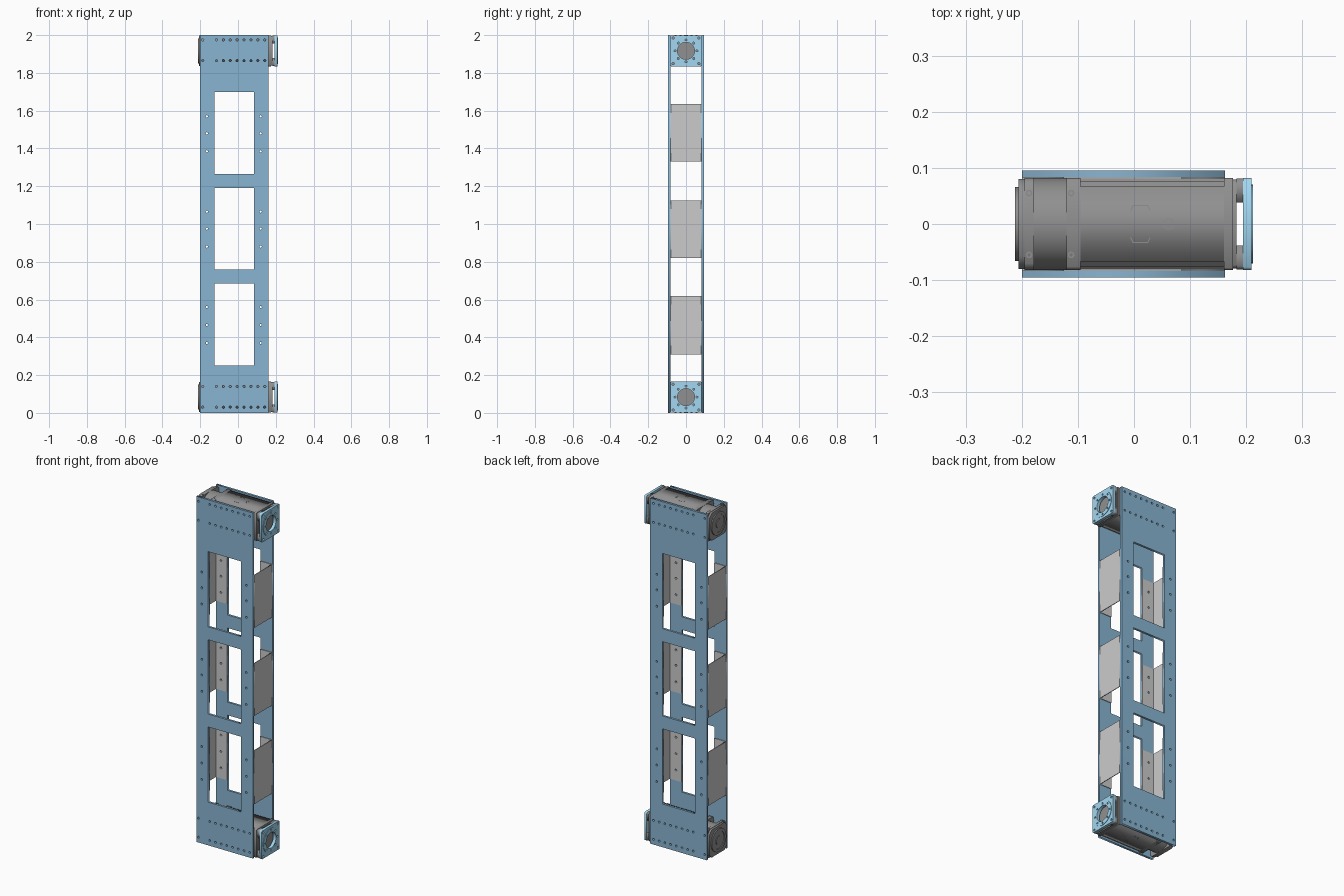
import bpy, bmesh, math
from mathutils import Matrix, Vector

if "Cube" in bpy.data.objects:
    bpy.data.objects.remove(bpy.data.objects["Cube"])


def material(name, rgb):
    m = bpy.data.materials.new(name)
    m.diffuse_color = (*rgb, 1)
    m.use_nodes = True
    m.node_tree.nodes["Principled BSDF"].inputs["Base Color"].default_value = m.diffuse_color
    return m


BLUE = material("steel_blue", (0.25, 0.46, 0.64))
LIGHT = material("light_blue", (0.36, 0.68, 0.88))
DARK = material("charcoal", (0.28, 0.28, 0.28))

# local (u, v, w) -> world axes
AXES = {
    "x": Matrix(((0, 0, 1, 0), (1, 0, 0, 0), (0, 1, 0, 0), (0, 0, 0, 1))),
    "y": Matrix(((1, 0, 0, 0), (0, 0, -1, 0), (0, 1, 0, 0), (0, 0, 0, 1))),
    "z": Matrix.Identity(4),
}


def rect(u0, u1, v0, v1):
    return [(u0, v0), (u1, v0), (u1, v1), (u0, v1)]


def circle(u, v, r, n=12):
    return [(u + r * math.cos(2 * math.pi * i / n), v + r * math.sin(2 * math.pi * i / n))
            for i in range(n)]


def octagon(h, c, v=0):
    return [(a, b + v) for a, b in [(h - c, -h), (h, c - h), (h, h - c), (h - c, h),
                                    (c - h, h), (-h, h - c), (-h, c - h), (c - h, -h)]]


def shift(loop, dv):
    return [(a, b + dv) for a, b in loop]


def slab(name, axis, lo, hi, loops, mat=None):
    """Extrude an outline (first loop) with holes (other loops) along an axis."""
    cu = bpy.data.curves.new(name, "CURVE")
    cu.dimensions, cu.fill_mode, cu.extrude = "2D", "BOTH", (hi - lo) / 2
    for loop in loops:
        sp = cu.splines.new("POLY")
        sp.points.add(len(loop) - 1)
        for p, (u, v) in zip(sp.points, loop):
            p.co = (u, v, 0, 1)
        sp.use_cyclic_u = True
    tmp = bpy.data.objects.new(name + "_curve", cu)
    bpy.context.collection.objects.link(tmp)
    me = bpy.data.meshes.new_from_object(tmp.evaluated_get(bpy.context.evaluated_depsgraph_get()))
    bpy.data.objects.remove(tmp)
    me.transform(AXES[axis])
    off = Vector((0, 0, 0))
    off["xyz".index(axis)] = (lo + hi) / 2
    me.transform(Matrix.Translation(off))
    bm = bmesh.new()
    bm.from_mesh(me)
    bmesh.ops.remove_doubles(bm, verts=bm.verts, dist=1e-5)
    bmesh.ops.recalc_face_normals(bm, faces=bm.faces)
    bm.to_mesh(me)
    bm.free()
    me.materials.clear()
    if mat:
        me.materials.append(mat)
    ob = bpy.data.objects.new(name, me)
    bpy.context.collection.objects.link(ob)
    return ob


def smooth(ob):
    bpy.ops.object.select_all(action="DESELECT")
    ob.select_set(True)
    bpy.context.view_layer.objects.active = ob
    bpy.ops.object.shade_smooth_by_angle(angle=math.radians(30))


# side plates: windows, bolt rows and bracket holes
WINDOWS = [(0.25, 0.685), (0.76, 1.19), (1.265, 1.70)]
BOLT_Z = [[0.37, 0.465, 0.56], [0.88, 0.975, 1.065], [1.385, 1.48, 1.57]]
BOLT_X = [-0.187] + [-0.114 + 0.0365 * i for i in range(8)]
loops = [rect(-0.2, 0.162, 0, 2)]
loops += [rect(-0.125, 0.085, a, b) for a, b in WINDOWS]
loops += [circle(x, z, 0.006) for z in (0.03, 0.14, 1.865, 1.975) for x in BOLT_X]
loops += [circle(x, z, 0.006) for row in BOLT_Z for z in row for x in (-0.165, 0.12)]
slab("front_plate", "y", -0.0957, -0.083, loops, BLUE)
slab("back_plate", "y", 0.083, 0.0957, loops, BLUE)

# folded channel brackets between the plates, open towards the windows
for i, (z0, z1) in enumerate([(0.31, 0.62), (0.82, 1.125), (1.33, 1.635)]):
    for side, x0, x1, hx, web in (("left", -0.2, -0.125, -0.165, (-0.2, -0.196)),
                                  ("right", 0.085, 0.162, 0.12, (0.158, 0.162))):
        flange = [rect(x0, x1, z0, z1)] + [circle(hx, z, 0.006) for z in BOLT_Z[i]]
        name = f"{side}_bracket_{i + 1}"
        slab(name + "_web", "x", *web, [rect(-0.079, 0.079, z0, z1)])
        for y, tag in ((-0.083, "front"), (0.079, "back")):
            slab(f"{name}_{tag}_flange", "y", y, y + 0.004, flange)


def drive_unit(tag, zc):
    def part(name, lo, hi, loops, mat=DARK):
        return slab(f"{tag}_{name}", "x", lo, hi, [shift(l, zc) for l in loops], mat)

    # rear cover with stepped round cap
    smooth(part("rear_cap_ring", -0.212, -0.204, [circle(0, 0, 0.066, 48), circle(0, 0, 0.05, 48)]))
    smooth(part("rear_cap", -0.208, -0.2, [circle(0, 0, 0.056, 48)]))
    smooth(part("rear_hub", -0.212, -0.206, [circle(0, 0, 0.025, 32)]))
    part("rear_cover", -0.206, -0.195, [octagon(0.08, 0.022)])
    part("rear_block", -0.195, -0.178, [octagon(0.082, 0.012)])
    smooth(part("motor_barrel", -0.178, -0.12, [circle(0, 0, 0.082, 64)]))
    part("middle_block", -0.12, -0.095, [octagon(0.082, 0.006)])

    # housing with stepped corners
    a, b = 0.067, 0.077
    cross = [(a, -0.082), (a, -b), (b, -b), (b, -a), (0.081, -a), (0.081, a), (b, a), (b, b),
             (a, b), (a, 0.082)]
    cross += [(-u, -v) for u, v in cross]
    part("housing", -0.095, 0.16, [cross])
    part("front_block", 0.16, 0.176, [octagon(0.082, 0.004)])
    part("front_step", 0.176, 0.183, [octagon(0.079, 0.006)])

    # corner posts and mounting flange
    for sy in (-1, 1):
        for sz in (-1, 1):
            post = [(sy * u, sz * v) for u, v in [(0.038, 0.081), (0.038, 0.07), (0.07, 0.038),
                                                  (0.081, 0.038), (0.081, 0.075), (0.075, 0.081)]]
            part(f"post_{'fb'[sy > 0]}{'lu'[sz > 0]}", 0.183, 0.194, [post])
    corners = [circle(y, z, 0.006) for y in (-0.068, 0.068) for z in (-0.068, 0.068)]
    ring = [circle(0.058 * math.cos(t), 0.058 * math.sin(t), 0.005)
            for t in [math.pi / 4 * k for k in range(8)]]
    bore = circle(0, 0, 0.045, 48)
    part("flange", 0.194, 0.2095, [octagon(0.082, 0.005), bore] + corners + ring, LIGHT)
    smooth(part("flange_ring", 0.2095, 0.212, [circle(0, 0, 0.07, 48), bore] + ring, LIGHT))

    # cover screws and shallow raised marks on the top and bottom faces
    for s, face in ((-1, "lower"), (1, "upper")):
        z0, z1 = sorted((zc + s * 0.081, zc + s * 0.0828))
        for x in (-0.187, -0.112):
            for y in (-0.055, 0.055):
                slab(f"{tag}_{face}_screw", "z", z0, z1, [circle(x, y, 0.006), circle(x, y, 0.003)], DARK)
        slab(f"{tag}_{face}_plug", "z", z0, z1, [circle(0.062, 0, 0.01, 16), circle(0.062, 0, 0.008, 16)], DARK)
        for sy in (-1, 1):
            arc = [(-0.007, 0.024), (-0.002, 0.034), (0.025, 0.034), (0.03, 0.024),
                   (0.028, 0.024), (0.024, 0.032), (-0.001, 0.032), (-0.005, 0.024)]
            slab(f"{tag}_{face}_cover_mark", "z", z0, z1, [[(u, sy * v) for u, v in arc]], DARK)


drive_unit("bottom_drive", 0.0835)
drive_unit("top_drive", 1.917)
